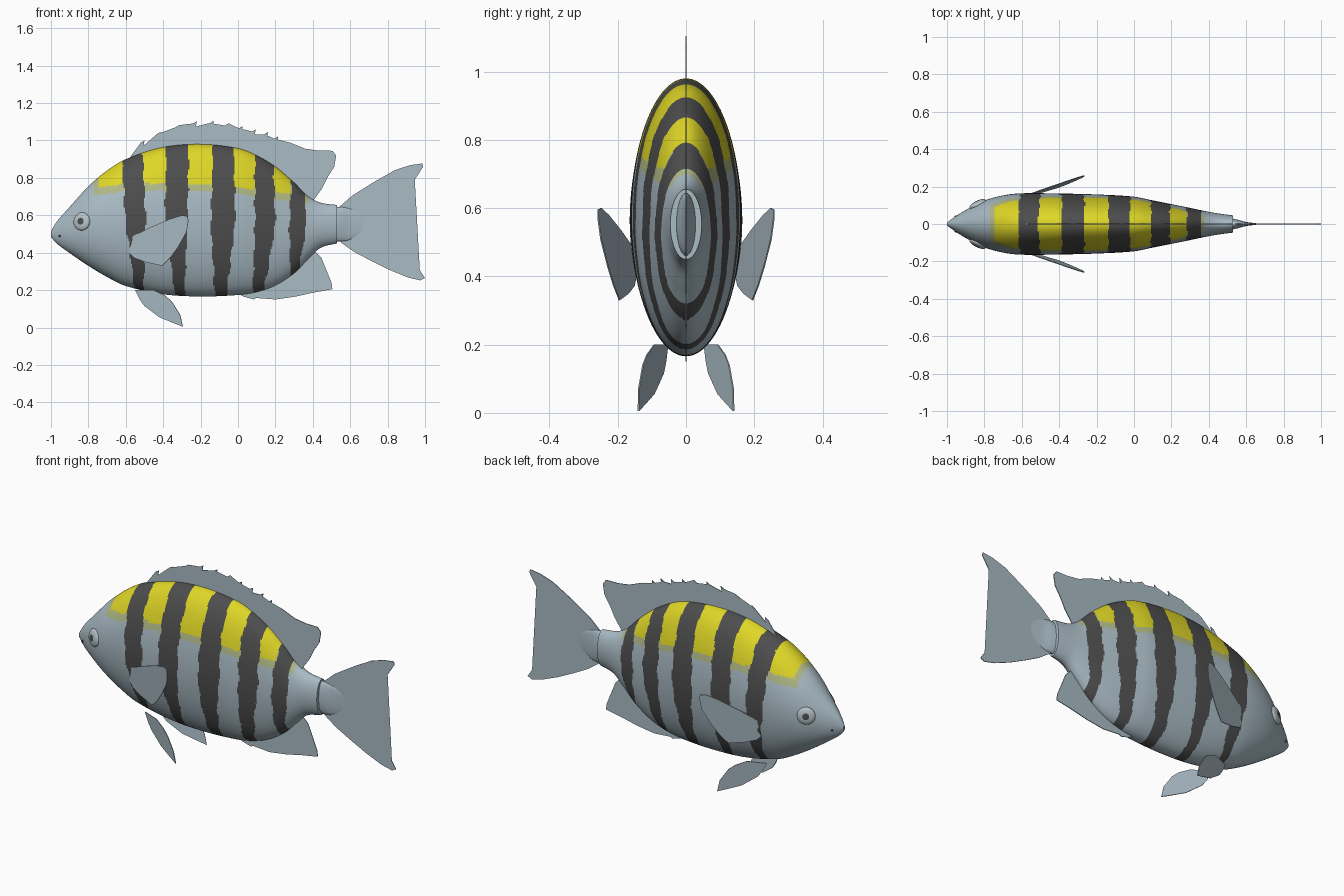
import bpy
import bmesh
import math
from mathutils import Matrix, Vector

default_cube = bpy.data.objects.get("Cube")
if default_cube:
    bpy.data.objects.remove(default_cube, do_unlink=True)


def make_material(name, red, green, blue):
    material = bpy.data.materials.new(name)
    material.use_nodes = True
    color = (red, green, blue, 1)
    material.diffuse_color = color
    shader = material.node_tree.nodes["Principled BSDF"]
    shader.inputs["Base Color"].default_value = color
    shader.inputs["Roughness"].default_value = 0.6
    return material


SILVER = make_material("silver blue", 0.40, 0.50, 0.56)
CHARCOAL = make_material("charcoal", 0.075, 0.075, 0.075)
YELLOW = make_material("bright yellow", 0.74, 0.68, 0.02)
PALE = make_material("pale yellow", 0.44, 0.49, 0.24)
IRIS = make_material("eye silver", 0.46, 0.54, 0.58)


def finish(name, bm, materials, smooth=True):
    """Turn a bmesh into a named object with its materials."""
    bmesh.ops.recalc_face_normals(bm, faces=bm.faces)
    mesh = bpy.data.meshes.new(name)
    bm.to_mesh(mesh)
    bm.free()
    for material in materials:
        mesh.materials.append(material)
    obj = bpy.data.objects.new(name, mesh)
    bpy.context.collection.objects.link(obj)
    if smooth:
        bpy.ops.object.select_all(action="DESELECT")
        obj.select_set(True)
        bpy.context.view_layer.objects.active = obj
        bpy.ops.object.shade_smooth_by_angle(angle=math.radians(40))
    return obj


def sample(stations, x):
    """Smoothly interpolate (x, top, bottom, half width) stations."""
    last = len(stations) - 1
    i = 0
    while i < last - 1 and x > stations[i + 1][0]:
        i += 1

    def slope(k, column):
        a, b = stations[max(k - 1, 0)], stations[min(k + 1, last)]
        return (b[column] - a[column]) / (b[0] - a[0])

    a, b = stations[i], stations[i + 1]
    span = b[0] - a[0]
    t = (x - a[0]) / span
    ease = t * t * (3 - 2 * t)
    values = []
    for column in (1, 2, 3):
        start = slope(i, column) * span * t * (1 - t) ** 2
        end = slope(i + 1, column) * span * t * t * (t - 1)
        values.append(a[column] + (b[column] - a[column]) * ease + start + end)
    return values


def loft(stations, steps, sides):
    """Skin elliptical rings along x and cap both ends."""
    bm = bmesh.new()
    first, last = stations[0][0], stations[-1][0]
    rings = []
    for step in range(steps + 1):
        x = first + (last - first) * step / steps
        top, bottom, width = sample(stations, x)
        middle, height = (top + bottom) / 2, (top - bottom) / 2
        ring = []
        for side in range(sides):
            angle = math.tau * side / sides
            ring.append(bm.verts.new((x, width * math.sin(angle),
                                      middle + height * math.cos(angle))))
        rings.append(ring)
    for a, b in zip(rings, rings[1:]):
        for k in range(sides):
            n = (k + 1) % sides
            bm.faces.new((a[k], a[n], b[n], b[k]))
    bm.faces.new(rings[0])
    bm.faces.new(rings[-1])
    return bm


# Body: x, top, bottom, half width
BODY = [
    (-1, .515, .485, .008), (-.97, .565, .45, .03), (-.9, .645, .398, .075),
    (-.8, .755, .33, .125), (-.7, .84, .27, .153), (-.6, .9, .222, .164),
    (-.4, .964, .178, .163), (-.2, .98, .166, .158), (0, .958, .174, .146),
    (.1, .92, .19, .126), (.2, .86, .225, .106), (.3, .775, .29, .086),
    (.37, .705, .36, .071), (.44, .668, .425, .058), (.53, .655, .45, .046),
]

# Stripe left and right limits at the back, the flank and the belly
STRIPES = [
    ((-.62, -.51), (-.6, -.492), (-.55, -.505)),
    ((-.385, -.265), (-.39, -.27), (-.34, -.285)),
    ((-.135, -.02), (-.145, -.015), (-.125, -.06)),
    ((.09, .19), (.09, .2), (.08, .14)),
    ((.29, .35), (.275, .365), (.28, .31)),
]


def in_stripe(x, z):
    height = min(max((z - .2) / .35, 0), 2)
    for back, flank, belly in STRIPES:
        low, high, t = (belly, flank, height) if height < 1 else (flank, back, height - 1)
        left, right = (p + (q - p) * t for p, q in zip(low, high))
        wobble = .004 * math.sin(z * 45)
        if left + wobble < x < right + wobble:
            return True
    return False


def body_color(point):
    x, z = point.x, point.z
    if in_stripe(x, z):
        return 1
    edge = .77 - .13 * max(0, x + .15) - .12 * max(0, -.58 - x)
    if z > edge and -.745 < x < .28:
        return 2
    if z > edge - .04 and -.77 < x < .375:
        return 3
    return 0


bm = loft(BODY, 240, 128)
for face in bm.faces:
    face.material_index = body_color(face.calc_center_median())
finish("body", bm, [SILVER, CHARCOAL, YELLOW, PALE])

# Wedge that blends the body into the tail fin
ROOT = [(.5, .64, .465, .034), (.55, .645, .46, .024),
        (.6, .635, .47, .011), (.68, .6, .52, .001)]
finish("tail_root", loft(ROOT, 16, 32), [SILVER])


def fin(name, outline, place):
    """Thin plate cut to an (x, z) outline, set at the depth given by place."""
    bm = bmesh.new()
    bm.faces.new([bm.verts.new((x, place(x, z), z)) for x, z in outline])
    bmesh.ops.triangulate(bm, faces=bm.faces)
    obj = finish(name, bm, [SILVER], smooth=False)
    plate = obj.modifiers.new("thickness", "SOLIDIFY")
    plate.thickness = .004
    plate.offset = 0
    return obj


def centre(x, z):
    return 0


# Dorsal fin: saw-toothed spines, then a soft rear lobe
SPINES = [(-.5, 1), (-.415, 1.045), (-.315, 1.082), (-.22, 1.103), (-.13, 1.105),
          (-.05, 1.092), (.025, 1.077), (.095, 1.06), (.16, 1.045), (.215, 1.022)]
dorsal = [(-.585, .9)]
for x, z in SPINES:
    dorsal += [(x - .02, z - .012), (x, z), (x - .005, z - .028)]
dorsal += [(.28, .988), (.36, .956), (.43, .946), (.505, .945), (.525, .92),
           (.515, .86), (.48, .805), (.45, .745), (.4, .675),
           (.3, .72), (.1, .86), (-.2, .92), (-.45, .89)]
fin("dorsal_fin", dorsal, centre)

# Anal fin
fin("anal_fin", [(-.02, .19), (.03, .165), (.085, .15), (.095, .158), (.2, .15),
                 (.305, .165), (.41, .188), (.505, .205), (.5, .24), (.475, .3),
                 (.445, .375), (.4, .42), (.3, .4), (.1, .28)], centre)

# Forked tail fin
fin("tail_fin", [(.52, .625), (.61, .705), (.73, .78), (.84, .842), (.92, .868),
                 (.985, .877), (.99, .86), (.945, .79), (.87, .695), (.76, .565),
                 (.87, .43), (.96, .325), (1, .265), (.975, .252), (.91, .267),
                 (.81, .308), (.705, .36), (.62, .405), (.55, .455), (.52, .5)], centre)

PECTORAL = [(-.58, .48), (-.47, .535), (-.365, .58), (-.3, .6), (-.27, .595),
            (-.265, .57), (-.275, .51), (-.32, .43), (-.36, .375), (-.405, .33),
            (-.495, .35), (-.555, .372), (-.58, .4), (-.56, .43)]
PELVIC = [(-.55, .2), (-.525, .15), (-.5, .115), (-.42, .055), (-.335, .02),
          (-.295, .005), (-.31, .07), (-.355, .14), (-.39, .17), (-.45, .2)]

# Paired fins, eyes and mouth corners
for side, label in ((-1, "front"), (1, "back")):
    def pectoral_depth(x, z):
        return side * (.152 + .31 * (x + .575) + .08 * (z - .45))

    def pelvic_depth(x, z):
        return side * (.055 + .4 * (x + .545) + .08 * (z - .195))

    fin("pectoral_fin_" + label, PECTORAL, pectoral_depth)
    fin("pelvic_fin_" + label, PELVIC, pelvic_depth)

    outward = Vector((-.48, side, .12))
    turn = outward.to_track_quat("Z", "Y").to_matrix().to_4x4()

    # Domed eye with a dark pupil around its axis
    bm = bmesh.new()
    bmesh.ops.create_uvsphere(bm, u_segments=32, v_segments=24, radius=1)
    for face in bm.faces:
        spot = face.calc_center_median()
        face.material_index = int(spot.z > 0 and spot.xy.length < .42)
    seat = Matrix.Translation((-.835, side * .107, .567))
    bm.transform(seat @ turn @ Matrix.Diagonal((.048, .048, .017, 1)))
    finish("eye_" + label, bm, [IRIS, CHARCOAL])

    bm = bmesh.new()
    bmesh.ops.create_uvsphere(bm, u_segments=12, v_segments=8, radius=.006)
    bm.transform(Matrix.Translation((-.953, side * .04, .49)))
    finish("mouth_corner_" + label, bm, [CHARCOAL])
